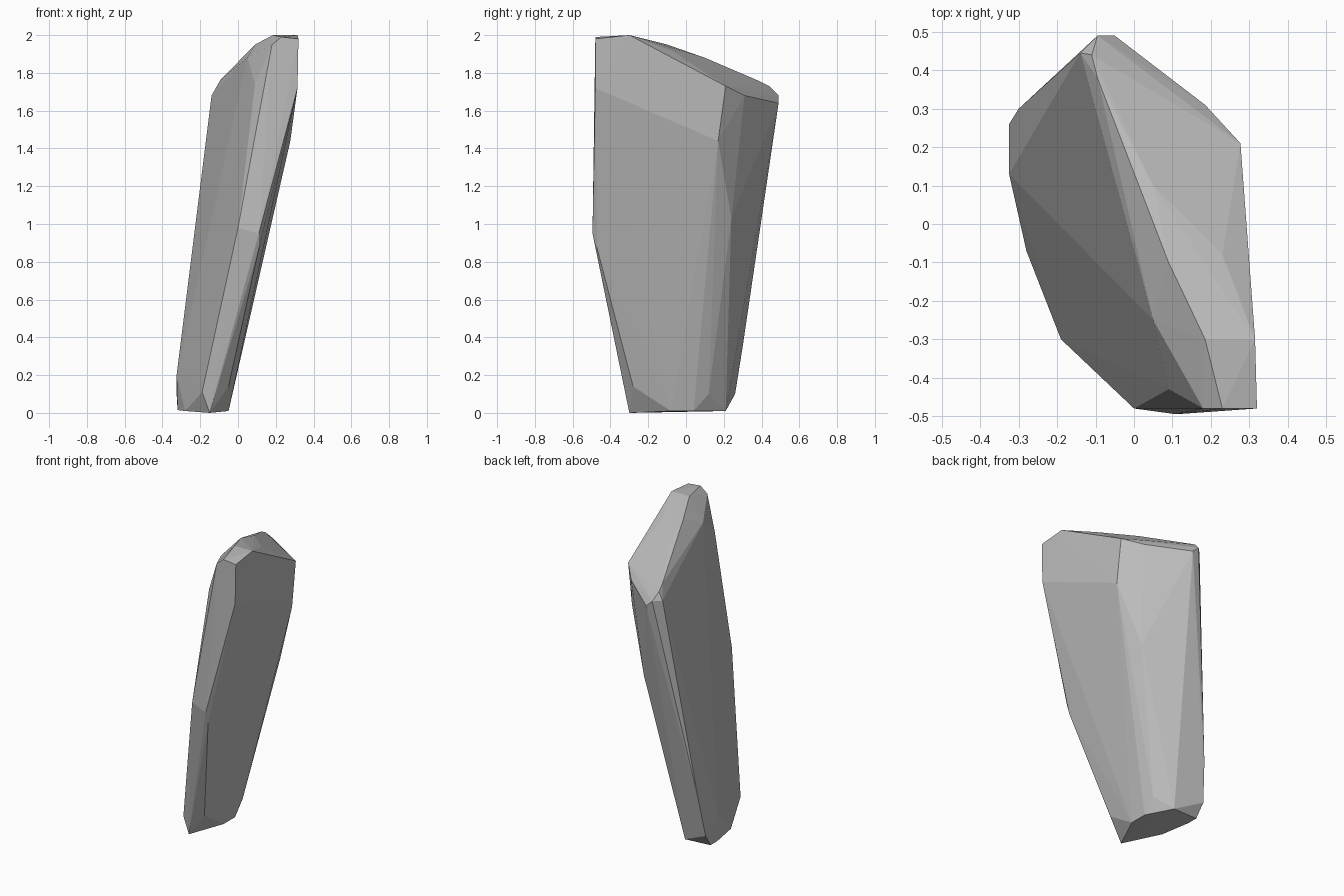
import bpy
import bmesh
import math

# Remove only the default cube
default_cube = bpy.data.objects.get("Cube")
if default_cube:
    bpy.data.objects.remove(default_cube, do_unlink=True)


def make_material(name, colour):
    material = bpy.data.materials.new(name)
    material.use_nodes = True
    material.diffuse_color = colour
    shader = next(n for n in material.node_tree.nodes if n.type == "BSDF_PRINCIPLED")
    shader.inputs["Base Color"].default_value = colour
    shader.inputs["Roughness"].default_value = 0.9
    return material


def make_stone(name, sections, material):
    """Wrap a chiselled convex skin around the corner points of all sections."""
    mesh = bpy.data.meshes.new(name)
    bm = bmesh.new()
    for corners in sections.values():
        for corner in corners:
            bm.verts.new(corner)
    hull = bmesh.ops.convex_hull(bm, input=bm.verts)
    unused = set(hull["geom_interior"]) | set(hull["geom_unused"])
    loose = [item for item in unused if isinstance(item, bmesh.types.BMVert)]
    bmesh.ops.delete(bm, geom=loose, context="VERTS")

    # Join nearly level neighbours into broad flat facets
    bmesh.ops.dissolve_limit(bm, angle_limit=math.radians(1),
                             verts=bm.verts[:], edges=bm.edges[:])
    bmesh.ops.recalc_face_normals(bm, faces=bm.faces[:])
    for face in bm.faces:
        face.smooth = False
    bm.to_mesh(mesh)
    bm.free()
    mesh.materials.append(material)
    stone = bpy.data.objects.new(name, mesh)
    bpy.context.collection.objects.link(stone)
    return stone


# Cross-sections of the leaning slab, from the foot to the crown
sections = {
    # small underside
    "foot": [(-.15, -.3, 0), (-.05, -.08, .01), (-.05, .04, .01),
             (-.14, .21, .01), (-.32, .2, .015), (-.32, .13, .015),
             (-.28, -.07, .01)],
    # chipped corners above the foot
    "heel": [(-.19, -.3, .11), (-.05, -.28, .14), (-.05, .12, .1),
             (-.325, .26, .1), (-.325, .13, .2), (-.3, .3, .35)],
    # widest part of the front edge, and the rear rib
    "waist": [(0, -.48, .98), (.11, -.495, .95), (.11, -.47, .87),
              (.14, .24, 1.03), (.06, .21, .7)],
    # blunt rear edge and upper broad sides
    "shoulder": [(.277, .17, 1.44), (.315, -.48, 1.72), (.277, .21, 1.73),
                 (.185, .31, 1.68), (-.05, .49, 1.64), (-.095, .49, 1.68),
                 (-.14, .445, 1.68), (-.11, .44, 1.73), (.09, -.43, 1.74)],
    # sloping top facets rising to the front
    "crown": [(-.095, .38, 1.76), (.05, .1, 1.88), (.05, -.25, 1.88),
              (.09, -.1, 1.95), (.23, -.08, 1.92), (.185, -.3, 2),
              (.315, -.3, 2), (.18, -.48, 1.95), (.23, -.48, 1.99),
              (.32, -.48, 1.98)],
}

stone_grey = make_material("stone grey", (0.5, 0.5, 0.5, 1))
make_stone("rock_slab", sections, stone_grey)
